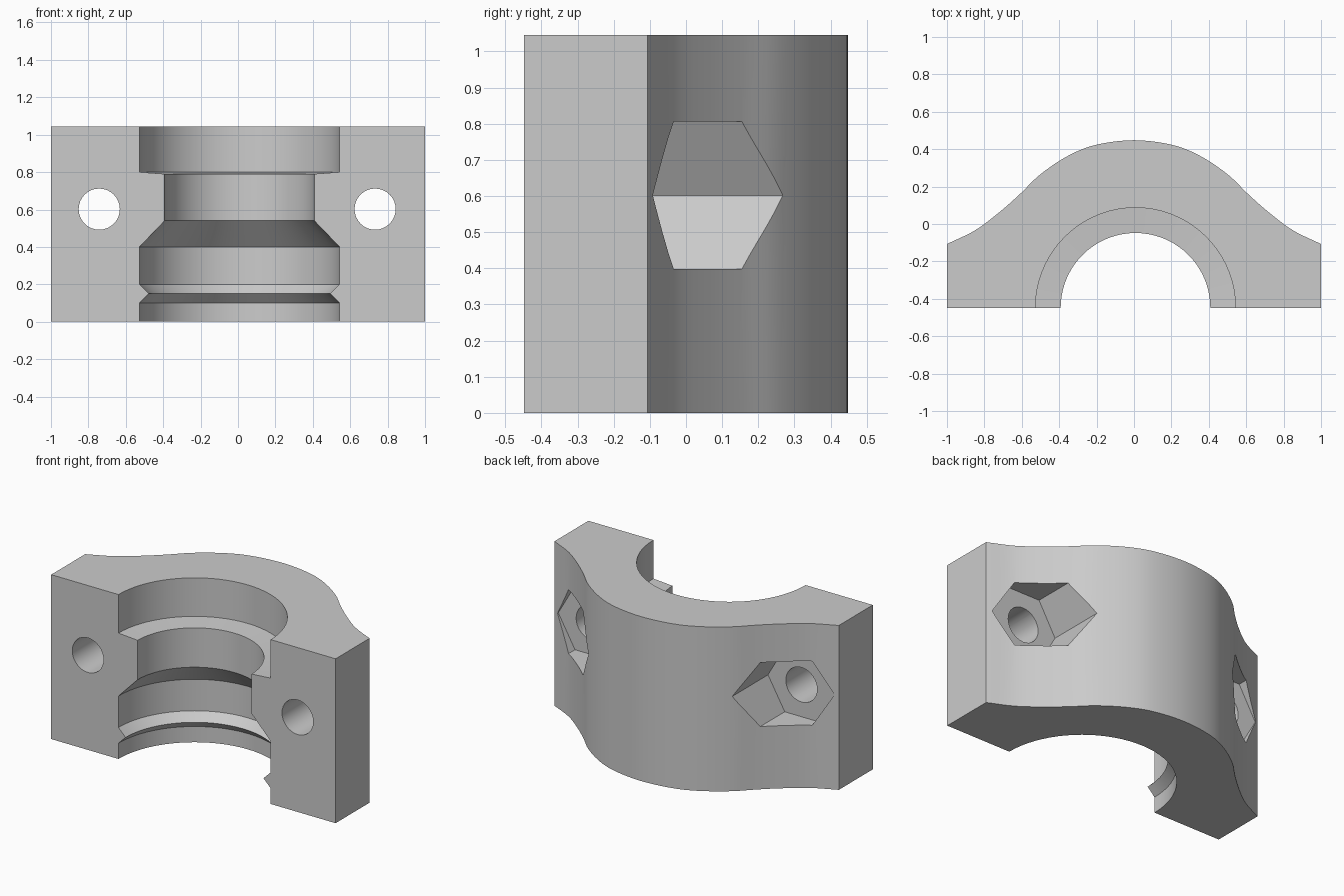
import bpy
import bmesh
from math import cos, sin, tau, radians
from mathutils import Vector

HEIGHT = 1.045
FRONT = -0.448
BORE_X = 0.008
BOLT_Z = 0.602

cube = bpy.data.objects.get("Cube")
if cube:
    bpy.data.objects.remove(cube, do_unlink=True)

grey = bpy.data.materials.new("plain grey")
grey.use_nodes = True
colour = (0.6, 0.6, 0.6, 1)
grey.diffuse_color = colour
grey.node_tree.nodes["Principled BSDF"].inputs["Base Color"].default_value = colour


def loft(name, rings):
    """Closed solid from equal-length rings of points."""
    bm = bmesh.new()
    loops = [[bm.verts.new(p) for p in ring] for ring in rings]
    n = len(loops[0])
    for a, b in zip(loops, loops[1:]):
        for i in range(n):
            j = (i + 1) % n
            bm.faces.new((a[i], a[j], b[j], b[i]))
    bm.faces.new(loops[0])
    bm.faces.new(loops[-1])
    bmesh.ops.recalc_face_normals(bm, faces=bm.faces)
    mesh = bpy.data.meshes.new(name)
    bm.to_mesh(mesh)
    bm.free()
    mesh.materials.append(grey)
    obj = bpy.data.objects.new(name, mesh)
    bpy.context.collection.objects.link(obj)
    return obj


def prism_y(name, x, radius, sides, y0, y1):
    return loft(name, [[(x + radius * cos(tau * i / sides), y,
                         BOLT_Z + radius * sin(tau * i / sides))
                        for i in range(sides)] for y in (y0, y1)])


def smooth_path(pts, steps=5):
    """Catmull-Rom curve through the points."""
    p = [Vector(q) for q in pts]
    p = [2 * p[0] - p[1]] + p + [2 * p[-1] - p[-2]]
    out = []
    for a, b, c, d in zip(p, p[1:], p[2:], p[3:]):
        for k in range(steps):
            t = k / steps
            out.append(b + (c - a) * t / 2 + (2 * a - 5 * b + 4 * c - d) * t * t / 2
                       + (3 * b - a - 3 * c + d) * t ** 3 / 2)
    return out + [p[-2]]


# Clamp body: crowned back flowing into the two bolt wings
half = [(0.2, 0.424), (0.35, 0.366), (0.5, 0.266), (0.61, 0.16),
        (0.72, 0.063), (0.85, -0.034), (1, -0.107)]
back = smooth_path([(-x, y) for x, y in reversed(half)] + [(0, 0.448)] + half)
outline = [(-1, FRONT)] + [(p.x, p.y) for p in back] + [(1, FRONT)]
body = loft("clamp_half", [[(x, y, z) for x, y in outline] for z in (0, HEIGHT)])

# Stepped bore with a sharp ridge, a cone and a narrow neck
bore = [(0.535, -0.1), (0.535, 0.1), (0.485, 0.15), (0.535, 0.2), (0.535, 0.4),
        (0.4, 0.54), (0.4, 0.79), (0.535, 0.8), (0.535, 1.2)]
SIDES = 72
cutters = [loft("bore_cutter", [[(BORE_X + r * cos(tau * i / SIDES),
                                  FRONT + r * sin(tau * i / SIDES), z)
                                 for i in range(SIDES)] for r, z in bore])]

# Bolt holes and hexagonal nut pockets
for side, x in (("right", -0.742), ("left", 0.733)):
    cutters.append(prism_y(side + "_nut_cutter", x, 0.235, 6, -0.1, 0.7))
    cutters.append(prism_y(side + "_bolt_cutter", x, 0.11, 32, -0.7, 0.1))

bpy.context.view_layer.objects.active = body
body.select_set(True)
for cutter in cutters:
    cutter.hide_render = True
    mod = body.modifiers.new(cutter.name, "BOOLEAN")
    mod.operation = "DIFFERENCE"
    mod.solver = "EXACT"
    mod.object = cutter
    bpy.ops.object.modifier_apply(modifier=mod.name)
    bpy.data.objects.remove(cutter, do_unlink=True)

bpy.ops.object.shade_smooth_by_angle(angle=radians(20))
